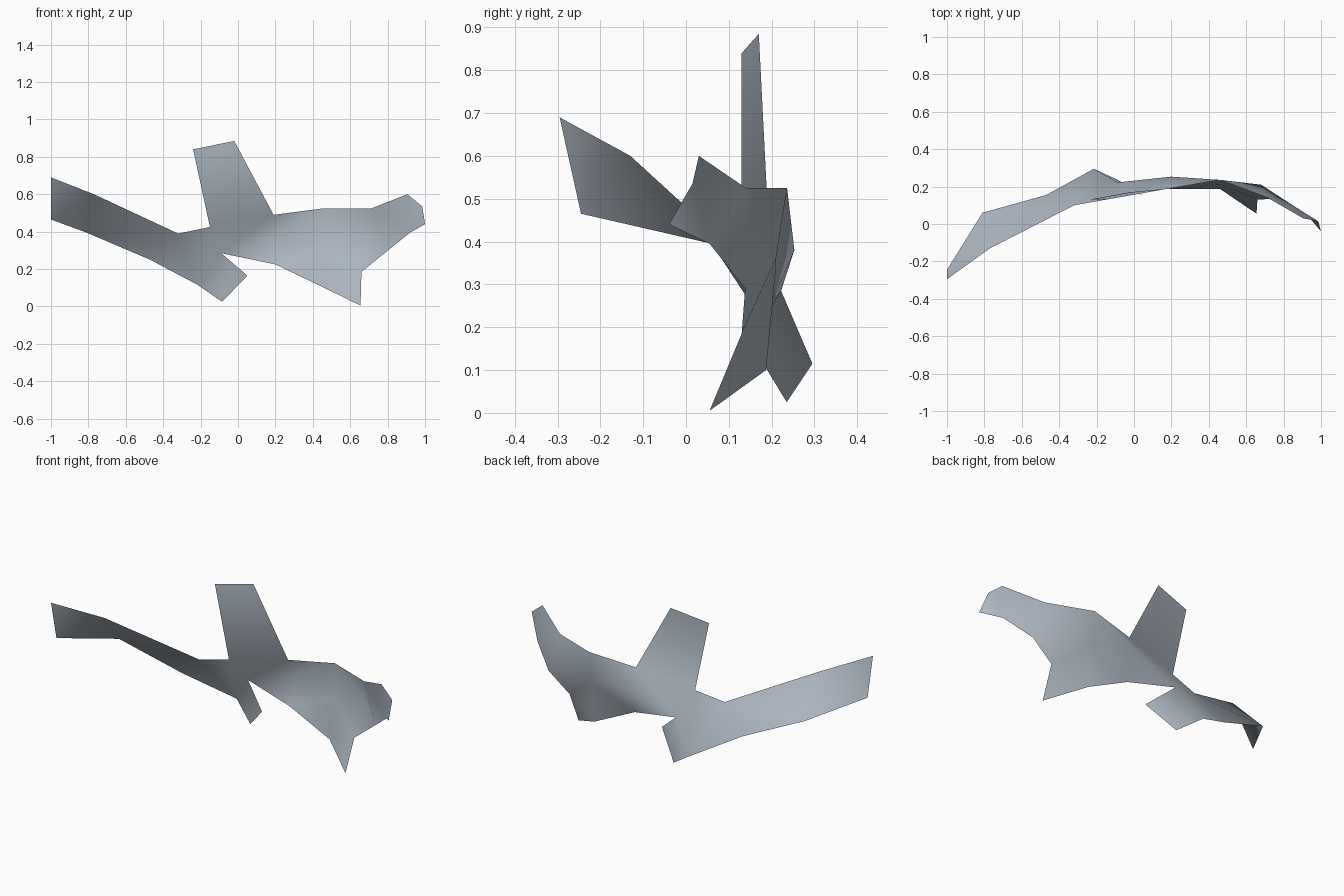
import bpy
import bmesh

default_cube = bpy.data.objects.get("Cube")
if default_cube:
    bpy.data.objects.remove(default_cube, do_unlink=True)

# One steel colour for the whole sheet
steel = bpy.data.materials.new("pale steel")
steel.use_nodes = True
steel_colour = (0.42, 0.48, 0.54, 1)
steel.diffuse_color = steel_colour
steel.node_tree.nodes["Principled BSDF"].inputs["Base Color"].default_value = steel_colour

bm = bmesh.new()
corner = bm.verts.new

# Long arm, upper and lower edges
arm_tip_top = corner((-1, -.295, .69))
arm_mid_top = corner((-.77, -.13, .6))
arm_root_top = corner((-.32, .1, .39))
arm_tip_low = corner((-1, -.245, .465))
arm_mid_low = corner((-.81, .06, .395))
arm_root_low = corner((-.47, .155, .25))

# Lower flap
flap_back = corner((-.215, .295, .115))
flap_low = corner((-.085, .235, .025))
flap_front = corner((.05, .15, .165))
notch = corner((-.09, .222, .285))

# Upright tab
tab_base_right = corner((-.15, .13, .425))
tab_tip_right = corner((-.24, .13, .84))
tab_tip_left = corner((-.02, .17, .885))
tab_base_left = corner((.19, .19, .49))

# Cupped body with its pointed fang
body_inner = corner((.2, .253, .38))
body_low = corner((.2, .187, .225))
ridge_top = corner((.46, .236, .525))
ridge_inner = corner((.46, .21, .34))
ridge_low = corner((.46, .187, .1))
cup_inner = corner((.68, .21, .36))
fang_top = corner((.66, .13, .185))
fang_tip = corner((.655, .055, .005))

# Curled end
neck_top = corner((.715, .14, .525))
neck_low = corner((.79, .138, .29))
curl_top = corner((.905, .03, .6))
curl_edge = corner((.985, .015, .535))
curl_tip = corner((1, -.04, .44))
curl_low = corner((.92, .055, .395))


def panel(*ring):
    """Add one face; rings run clockwise from the front, so reverse them."""
    bm.faces.new(ring[::-1]).smooth = True


def strip(upper, lower):
    """Join two edges of the sheet with a row of panels."""
    for i in range(len(upper) - 1):
        panel(upper[i], upper[i + 1], lower[i + 1], lower[i])


# Arm, flap and tab
strip([arm_tip_top, arm_mid_top, arm_root_top, tab_base_right],
      [arm_tip_low, arm_mid_low, arm_root_low, flap_back])
panel(tab_base_right, notch, flap_back)
panel(notch, flap_front, flap_low, flap_back)
panel(tab_tip_right, tab_tip_left, tab_base_left, tab_base_right)

# Body, upper and lower rows
strip([tab_base_right, tab_base_left, ridge_top, neck_top],
      [notch, body_inner, ridge_inner, cup_inner])
strip([body_inner, ridge_inner, cup_inner],
      [body_low, ridge_low, fang_top])
panel(notch, body_inner, body_low)
panel(ridge_low, fang_top, fang_tip)

# Neck and curled end
panel(cup_inner, neck_low, fang_top)
panel(neck_top, curl_low, neck_low, cup_inner)
curl_edges = [neck_top, curl_top, curl_edge, curl_tip]
for start, end in zip(curl_edges, curl_edges[1:]):
    panel(start, end, curl_low)

bm.normal_update()
bmesh.ops.triangulate(bm, faces=bm.faces[:])

mesh = bpy.data.meshes.new("bent_sheet")
bm.to_mesh(mesh)
bm.free()
mesh.materials.append(steel)
sheet = bpy.data.objects.new("bent_sheet", mesh)
bpy.context.collection.objects.link(sheet)
